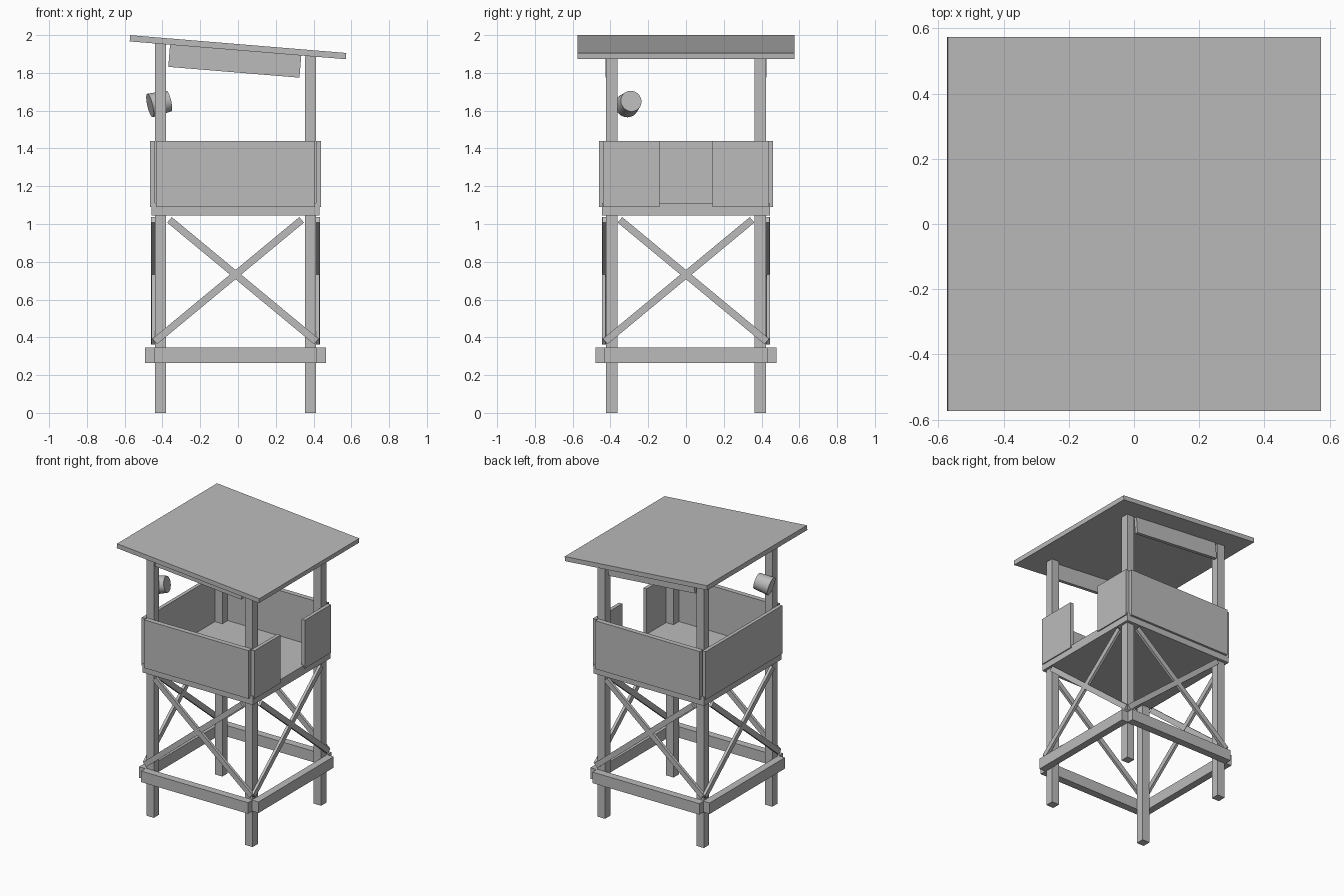
import bpy
from math import radians, atan2, hypot
from mathutils import Vector

cube = bpy.data.objects.get("Cube")
if cube:
    bpy.data.objects.remove(cube, do_unlink=True)

grey = bpy.data.materials.new("plain_grey")
grey.use_nodes = True
COLOUR = (0.5, 0.5, 0.5, 1)
grey.diffuse_color = COLOUR
grey.node_tree.nodes["Principled BSDF"].inputs["Base Color"].default_value = COLOUR

CX = -0.013          # the tower sits slightly off the roof's centre
POST_X, POST_Y = 0.397, 0.393
ROOF_Z, ROOF_TILT = 1.936, radians(4.7)


def box(name, centre, size, rot=(0, 0, 0)):
    bpy.ops.mesh.primitive_cube_add(size=1, location=centre, rotation=rot)
    ob = bpy.context.object
    ob.name = name
    ob.scale = size
    ob.data.materials.append(grey)
    return ob


def span(name, x, y, z):
    """Box given by its low and high limits, relative to the tower axis."""
    limits = (x, y, z)
    centre = [(lo + hi) / 2 for lo, hi in limits]
    centre[0] += CX
    return box(name, centre, [abs(hi - lo) for lo, hi in limits])


def outward(sign, inner, outer):
    return sorted((sign * inner, sign * outer))


# Posts: the left-hand pair is cut lower to follow the roof
for sx, side, top in ((-1, "right", 1.955), (1, "left", 1.886)):
    for sy, end in ((-1, "front"), (1, "back")):
        span(f"{end}_{side}_post", outward(sx, POST_X - 0.03, POST_X + 0.03),
             outward(sy, POST_Y - 0.03, POST_Y + 0.03), (0, top))

# Floor
span("floor", (-0.445, 0.445), (-0.445, 0.445), (1.045, 1.11))

# Walls, with a doorway on one side
WALL_Z = (1.09, 1.44)
for s, end in ((-1, "front"), (1, "back")):
    span(f"{end}_wall", (-0.42, 0.42), outward(s, 0.425, 0.461), WALL_Z)
span("right_wall", (-0.453, -0.427), (-0.44, 0.44), WALL_Z)
for s, end in ((-1, "front"), (1, "back")):
    span(f"left_wall_{end}", (0.427, 0.453), outward(s, 0.14, 0.44), WALL_Z)

# Lower rails
RAIL_Z = (0.265, 0.345)
for s, end, side in ((-1, "front", "right"), (1, "back", "left")):
    span(f"{end}_rail", (-0.43, 0.43), outward(s, 0.425, 0.48), RAIL_Z)
    span(f"{side}_rail", outward(s, 0.427, 0.48), (-0.432, 0.432), RAIL_Z)

# Cross braces on all four sides
low, high = (0.428, 0.378), (-0.35, 1.022)
run, rise = low[0] - high[0], high[1] - low[1]
length, slope = hypot(run, rise), atan2(rise, run)
mid, mid_z = (low[0] + high[0]) / 2, (low[1] + high[1]) / 2
for s, end, side in ((-1, "front", "right"), (1, "back", "left")):
    for d in (-1, 1):
        depth = 0.434 + 0.001 * d
        box(f"{end}_brace", (CX + d * mid, s * depth, mid_z),
            (length, 0.02, 0.038), (0, d * slope, 0))
        box(f"{side}_brace", (CX + s * (depth + 0.002), d * mid, mid_z),
            (0.02, length, 0.038), (-d * slope, 0, 0))

# Sloping roof and the boards hung beneath it
roof = box("roof", (0, 0, ROOF_Z), (1.148, 1.148, 0.033), (0, ROOF_TILT, 0))
bpy.context.view_layer.update()
turn = roof.rotation_euler.to_matrix()
for s, end in ((-1, "front"), (1, "back")):
    centre = turn @ Vector((-0.011, s * 0.413, -0.075)) + Vector((0, 0, ROOF_Z))
    box(f"{end}_roof_board", centre, (0.697, 0.024, 0.118), (0, ROOF_TILT, 0))

# Spotlight beside the front right post
aim = Vector((-0.94, -0.22, -0.22)).normalized()
bpy.ops.mesh.primitive_cone_add(vertices=32, radius1=0.056, radius2=0.064, depth=0.105,
                                location=(-0.416, -0.302, 1.639),
                                rotation=aim.to_track_quat("Z", "Y").to_euler())
lamp = bpy.context.object
lamp.name = "spotlight"
lamp.data.materials.append(grey)
bpy.ops.object.shade_smooth_by_angle(angle=radians(35))
